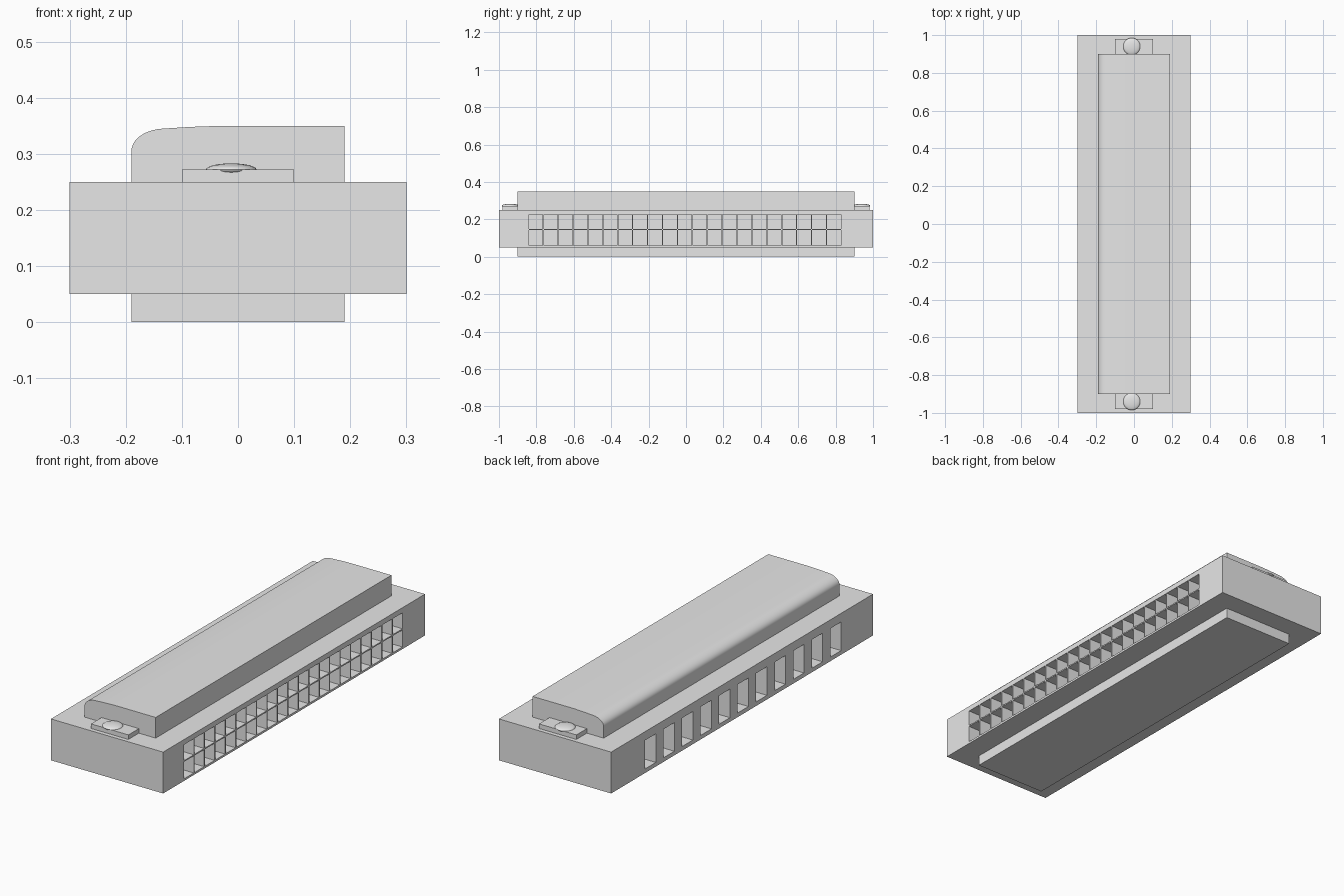
import bpy, bmesh, math
from mathutils import Matrix

if "Cube" in bpy.data.objects:
    bpy.data.objects.remove(bpy.data.objects["Cube"], do_unlink=True)

grey = bpy.data.materials.new("plain_grey")
grey.use_nodes = True
COLOUR = (0.8, 0.8, 0.8, 1)
grey.diffuse_color = COLOUR
for node in grey.node_tree.nodes:
    if node.type == 'BSDF_PRINCIPLED':
        node.inputs["Base Color"].default_value = COLOUR


def add_box(bm, x, y, z):
    """Add a box spanning the given (low, high) ranges."""
    centre = [(a + b) / 2 for a, b in (x, y, z)]
    size = [b - a for a, b in (x, y, z)]
    matrix = Matrix.Translation(centre) @ Matrix.Diagonal((*size, 1))
    bmesh.ops.create_cube(bm, size=1, matrix=matrix)


def finish(name, bm, smooth=False):
    bmesh.ops.recalc_face_normals(bm, faces=bm.faces)
    mesh = bpy.data.meshes.new(name)
    bm.to_mesh(mesh)
    bm.free()
    mesh.materials.append(grey)
    obj = bpy.data.objects.new(name, mesh)
    bpy.context.collection.objects.link(obj)
    if smooth:
        bpy.ops.object.select_all(action='DESELECT')
        obj.select_set(True)
        bpy.context.view_layer.objects.active = obj
        bpy.ops.object.shade_smooth_by_angle(angle=math.radians(35))
    return obj


def box(name, x, y, z):
    bm = bmesh.new()
    add_box(bm, x, y, z)
    return finish(name, bm)


# Body block
body = box("body", (-0.3, 0.3), (-1, 1), (0.05, 0.25))

# Recess cutters: two rows of blow holes, one row of rear slots
bm = bmesh.new()
COLUMNS, START, PITCH, WALL = 21, -0.84, 0.0797, 0.006
for i in range(COLUMNS):
    y = START + i * PITCH
    for z in ((0.06, 0.142), (0.148, 0.225)):
        add_box(bm, (0.1, 0.35), (y, y + PITCH - WALL), z)
for i in range(11):
    y = 0.7 - i * 0.1415
    add_box(bm, (-0.35, -0.1), (y - 0.041, y + 0.041), (0.07, 0.208))
cutter = finish("recess_cutter", bm)
cutter.hide_render = True

cut = body.modifiers.new("recesses", 'BOOLEAN')
cut.operation = 'DIFFERENCE'
cut.solver = 'EXACT'
cut.object = cutter
bpy.context.view_layer.update()
depsgraph = bpy.context.evaluated_depsgraph_get()
carved = bpy.data.meshes.new_from_object(body.evaluated_get(depsgraph))
body.modifiers.clear()
body.data = carved
bpy.data.objects.remove(cutter, do_unlink=True)

# Upper cover: profile with a rounded rear edge, extruded along the length
profile = [(0.19, 0.25), (0.19, 0.35), (-0.03, 0.35), (-0.085, 0.348)]
for i in range(11):
    a = math.radians(95 + 85 * i / 10)
    profile.append((-0.13 + 0.06 * math.cos(a), 0.305 + 0.04 * math.sin(a)))
profile.append((-0.19, 0.25))
bm = bmesh.new()
face = bm.faces.new([bm.verts.new((x, -0.9, z)) for x, z in profile])
side = bmesh.ops.extrude_face_region(bm, geom=[face])["geom"]
moved = [v for v in side if isinstance(v, bmesh.types.BMVert)]
bmesh.ops.translate(bm, verts=moved, vec=(0, 1.8, 0))
finish("upper_cover", bm, smooth=True)

# Lower cover
box("lower_cover", (-0.19, 0.19), (-0.9, 0.9), (0, 0.05))

# Mounting tabs and domed screws at both ends
for end, s in (("front", -1), ("back", 1)):
    box(end + "_tab", (-0.1, 0.1), sorted((s * 0.9, s * 0.98)), (0.25, 0.272))
    bm = bmesh.new()
    place = Matrix.Translation((-0.012, s * 0.94, 0.272))
    bmesh.ops.create_uvsphere(bm, u_segments=32, v_segments=16, radius=1,
                              matrix=place @ Matrix.Diagonal((0.045, 0.045, 0.011, 1)))
    finish(end + "_screw", bm, smooth=True)
